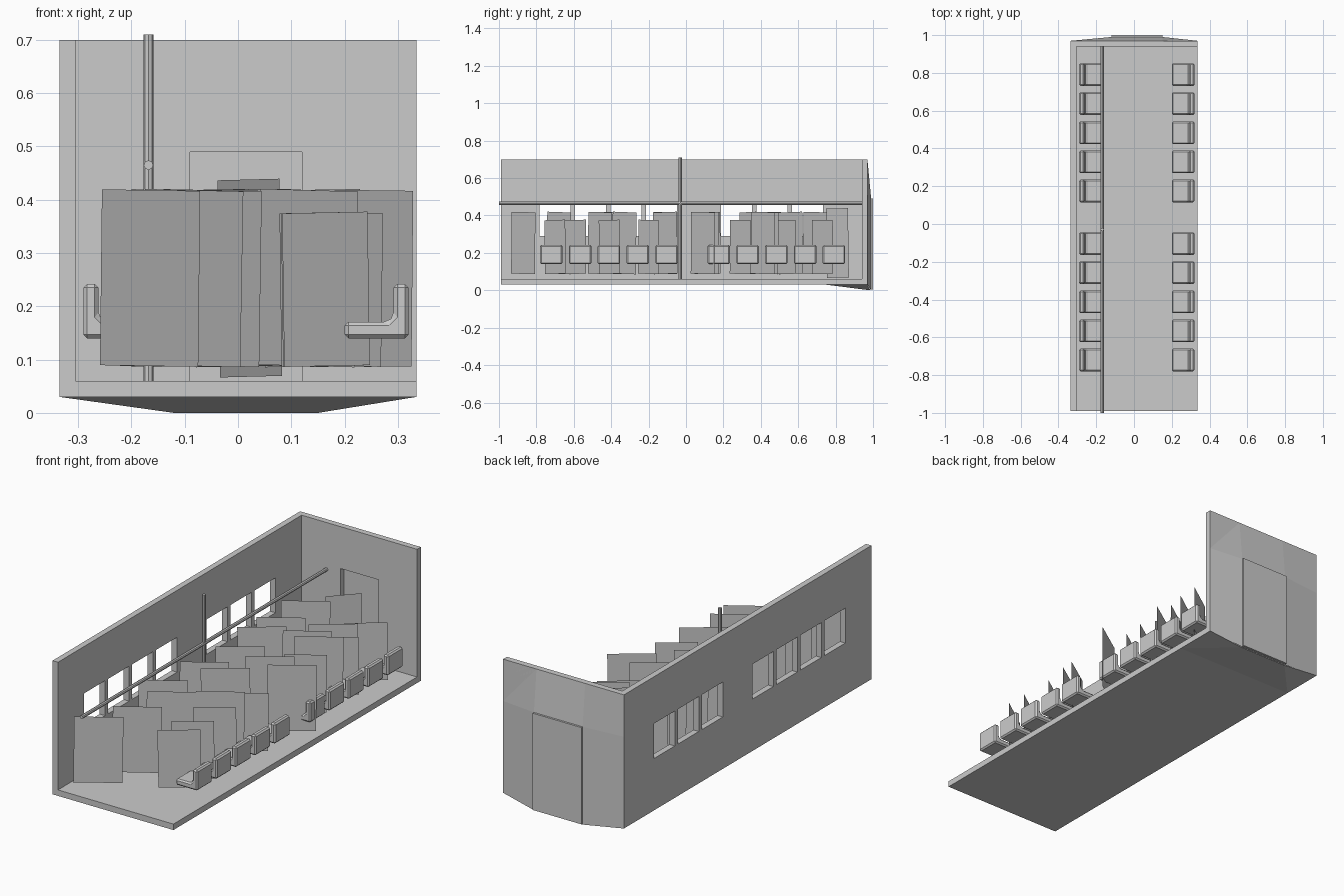
import bpy
import bmesh
import math
import random
from mathutils import Vector

random.seed(4)
cube = bpy.data.objects.get("Cube")
if cube:
    bpy.data.objects.remove(cube, do_unlink=True)

grey = bpy.data.materials.new("plain grey")
grey.use_nodes = True
grey.diffuse_color = (0.6, 0.6, 0.6, 1)
grey.node_tree.nodes["Principled BSDF"].inputs["Base Color"].default_value = (0.6, 0.6, 0.6, 1)


def finish(name, bm):
    mesh = bpy.data.meshes.new(name)
    bm.to_mesh(mesh)
    bm.free()
    mesh.materials.append(grey)
    ob = bpy.data.objects.new(name, mesh)
    bpy.context.collection.objects.link(ob)
    return ob


def box(name, lo, hi):
    bm = bmesh.new()
    bmesh.ops.create_cube(bm, size=1)
    for v in bm.verts:
        v.co = Vector([lo[i] if v.co[i] < 0 else hi[i] for i in range(3)])
    return finish(name, bm)


def cut(target, cutter):
    cutter.hide_render = True
    cutter.hide_viewport = True
    cutter.display_type = 'WIRE'
    mod = target.modifiers.new("opening", 'BOOLEAN')
    mod.operation = 'DIFFERENCE'
    mod.solver = 'EXACT'
    mod.object = cutter


def rod(name, start, end, radius):
    a, b = Vector(start), Vector(end)
    bm = bmesh.new()
    bmesh.ops.create_cone(bm, cap_ends=True, segments=8, radius1=radius,
                          radius2=radius, depth=(b - a).length)
    turn = (b - a).to_track_quat('Z', 'Y')
    for v in bm.verts:
        v.co = turn @ v.co + (a + b) / 2
    return finish(name, bm)


# Carriage shell: floor, windowed side wall, rear wall
HALF, FRONT, REAR, TOP = 0.335, -0.99, 0.97, 0.70
box("floor", (-HALF, FRONT, 0.03), (HALF, REAR, 0.06))
side = box("side_wall", (-HALF, FRONT, 0.03), (-0.305, REAR, TOP))
for i, y in enumerate([-0.70, -0.51, -0.32, -0.13, 0.27, 0.46, 0.65]):
    cut(side, box(f"window_cutter_{i}", (-0.4, y - 0.083, 0.29), (-0.25, y + 0.083, 0.465)))
rear = box("rear_wall", (-HALF, 0.94, 0.03), (HALF, REAR, TOP))
cut(rear, box("doorway_cutter", (-0.09, 0.9, 0.06), (0.12, 1.05, 0.49)))

# Faceted bulge on the outside of the rear wall
bm = bmesh.new()
columns, rows = [-HALF, -0.12, 0.15, HALF], [0.03, 0.25, 0.49, TOP]
grid = []
for r, z in enumerate(rows):
    line = []
    for c, x in enumerate(columns):
        inner = c in (1, 2)
        y = 0.99 if inner and r < 3 else REAR
        line.append(bm.verts.new((x, y, 0 if inner and r == 0 else z)))
    grid.append(line)
for r in range(3):
    for c in range(3):
        bm.faces.new((grid[r][c + 1], grid[r][c], grid[r + 1][c], grid[r + 1][c + 1]))
finish("rear_bulge", bm)

# Sloping belly under the rear end
bm = bmesh.new()
for x, y, z in [(-HALF, REAR, 0.03), (HALF, REAR, 0.03), (-HALF, 0.75, 0.03),
                (HALF, 0.75, 0.03), (-0.12, 0.985, 0), (0.15, 0.985, 0)]:
    bm.verts.new((x, y, z))
bmesh.ops.convex_hull(bm, input=bm.verts)
bmesh.ops.dissolve_limit(bm, angle_limit=math.radians(1), verts=bm.verts, edges=bm.edges)
finish("rear_belly", bm)

# Rear door, set back inside and standing proud outside
box("rear_door", (-0.12, 0.97, 0.005), (0.15, 1.0, 0.49))

# Handrail and pole
rod("handrail", (-0.168, -1.0, 0.465), (-0.168, 0.94, 0.465), 0.009)
rod("pole", (-0.168, -0.03, 0.06), (-0.168, -0.03, 0.71), 0.009)


# Seats: an L-shaped profile extruded along the carriage
def seat(name, sign, y):
    profile = [(0.185, 0.14), (0.305, 0.14), (0.305, 0.242), (0.277, 0.242),
               (0.277, 0.182), (0.266, 0.171), (0.185, 0.171)]
    bm = bmesh.new()
    face = bm.faces.new([bm.verts.new((0.015 + sign * d, y - 0.06, z)) for d, z in profile])
    new = bmesh.ops.extrude_face_region(bm, geom=[face])["geom"]
    bmesh.ops.translate(bm, vec=(0, 0.12, 0),
                        verts=[g for g in new if isinstance(g, bmesh.types.BMVert)])
    bmesh.ops.recalc_face_normals(bm, faces=bm.faces)
    ob = finish(name, bm)
    mod = ob.modifiers.new("soft edges", 'BEVEL')
    mod.width = 0.007
    mod.segments = 1


for side_name, sign in (("left", 1), ("right", -1)):
    for i in range(5):
        seat(f"{side_name}_front_seat_{i}", sign, -0.72 + 0.154 * i)
        seat(f"{side_name}_rear_seat_{i}", sign, 0.175 + 0.154 * i)


# Passengers: upright flat cards turned toward one corner
def card(name, x, y, width, low, high, angle=34.6):
    a, roll = math.radians(angle), math.radians(random.uniform(-1.5, 1.5))
    bm = bmesh.new()
    verts = []
    for u, w in ((-1, -1), (1, -1), (1, 1), (-1, 1)):
        h, v = u * width / 2, w * (high - low) / 2
        across = h * math.cos(roll) - v * math.sin(roll)
        up = h * math.sin(roll) + v * math.cos(roll)
        verts.append(bm.verts.new((x + across * math.cos(a), y + across * math.sin(a),
                                   (low + high) / 2 + up)))
    bm.faces.new(verts)
    finish(name, bm)


tall = [(-0.165, -0.87), (-0.085, -0.68), (-0.15, -0.38), (-0.05, -0.46), (0.13, -0.33),
        (-0.11, -0.11), (0.01, -0.11), (-0.07, 0.12), (-0.11, 0.35), (-0.10, 0.48),
        (0.10, 0.11), (0.235, 0.09), (-0.11, 0.69), (0.08, 0.43), (0.16, 0.41), (0.14, 0.56)]
short = [(0.165, -0.70), (0.163, -0.59), (0.16, -0.41), (0.19, -0.20),
         (0.17, 0.29), (0.18, 0.53), (0.2, 0.73)]
for i, (x, y) in enumerate(tall):
    card(f"tall_passenger_card_{i}", x, y, 0.224, 0.088, 0.418)
for i, (x, y) in enumerate(short):
    card(f"short_passenger_card_{i}", x, y, 0.195, 0.088, 0.376)
card("rear_passenger_card", 0.022, 0.81, 0.165, 0.068, 0.438, 45)
